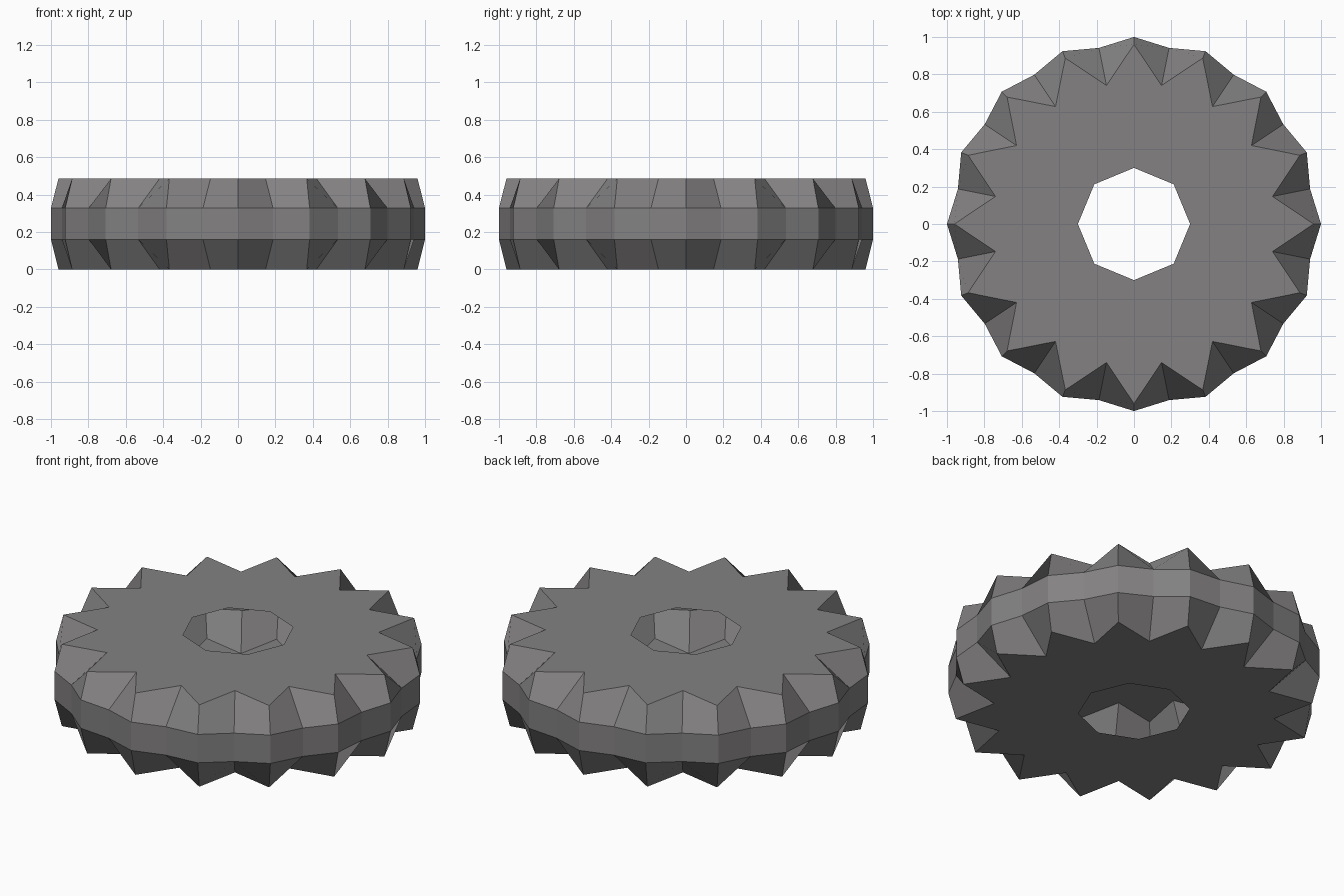
import bpy, bmesh
from math import sin, cos, pi

if "Cube" in bpy.data.objects:
    bpy.data.objects.remove(bpy.data.objects["Cube"])

TEETH = 16
bm = bmesh.new()

def ring(count, r_even, r_odd, z):
    """Closed ring of vertices whose radius alternates."""
    out = []
    for i in range(count):
        a = 2 * pi * i / count
        r = r_odd if i % 2 else r_even
        out.append(bm.verts.new((r * cos(a), r * sin(a), z)))
    return out

def bridge(a, b, flip):
    """Quads between rings; start corner alternates so both tooth flanks split alike."""
    n = len(a)
    for i in range(n):
        j = (i + 1) % n
        quad = [a[i], a[j], b[j], b[i]]
        if i % 2 == flip:
            quad = quad[1:] + quad[:1]
        bm.faces.new(quad)

# hollow tread: toothed edge, flat rim band, toothed edge
n = TEETH * 2
tread = [ring(n, 0.96, 0.755, 0.0), ring(n, 1.0, 0.96, 0.16),
         ring(n, 1.0, 0.96, 0.328), ring(n, 0.96, 0.755, 0.485)]
for k, flip in enumerate((1, 0, 0)):
    bridge(tread[k], tread[k + 1], flip)

# flat side walls with an octagonal opening
for edge, z in ((tread[0], 0.0), (tread[3], 0.485)):
    hole = ring(8, 0.3, 0.3, z)
    step = n // 8
    for k in range(8):
        outer = [edge[(k * step + i) % n] for i in range(step + 1)]
        bm.faces.new(outer + [hole[(k + 1) % 8], hole[k]])

bmesh.ops.recalc_face_normals(bm, faces=bm.faces)
# make sure the shell faces outward
if max(bm.faces, key=lambda f: f.calc_center_median().z).normal.z < 0:
    bmesh.ops.reverse_faces(bm, faces=bm.faces)

mesh = bpy.data.meshes.new("tyre")
bm.to_mesh(mesh)
bm.free()

# dark rubber
rubber = bpy.data.materials.new("rubber")
rubber.diffuse_color = (0.23, 0.222, 0.225, 1)
rubber.use_nodes = True
rubber.node_tree.nodes["Principled BSDF"].inputs["Base Color"].default_value = rubber.diffuse_color
mesh.materials.append(rubber)
bpy.context.collection.objects.link(bpy.data.objects.new("tyre", mesh))
